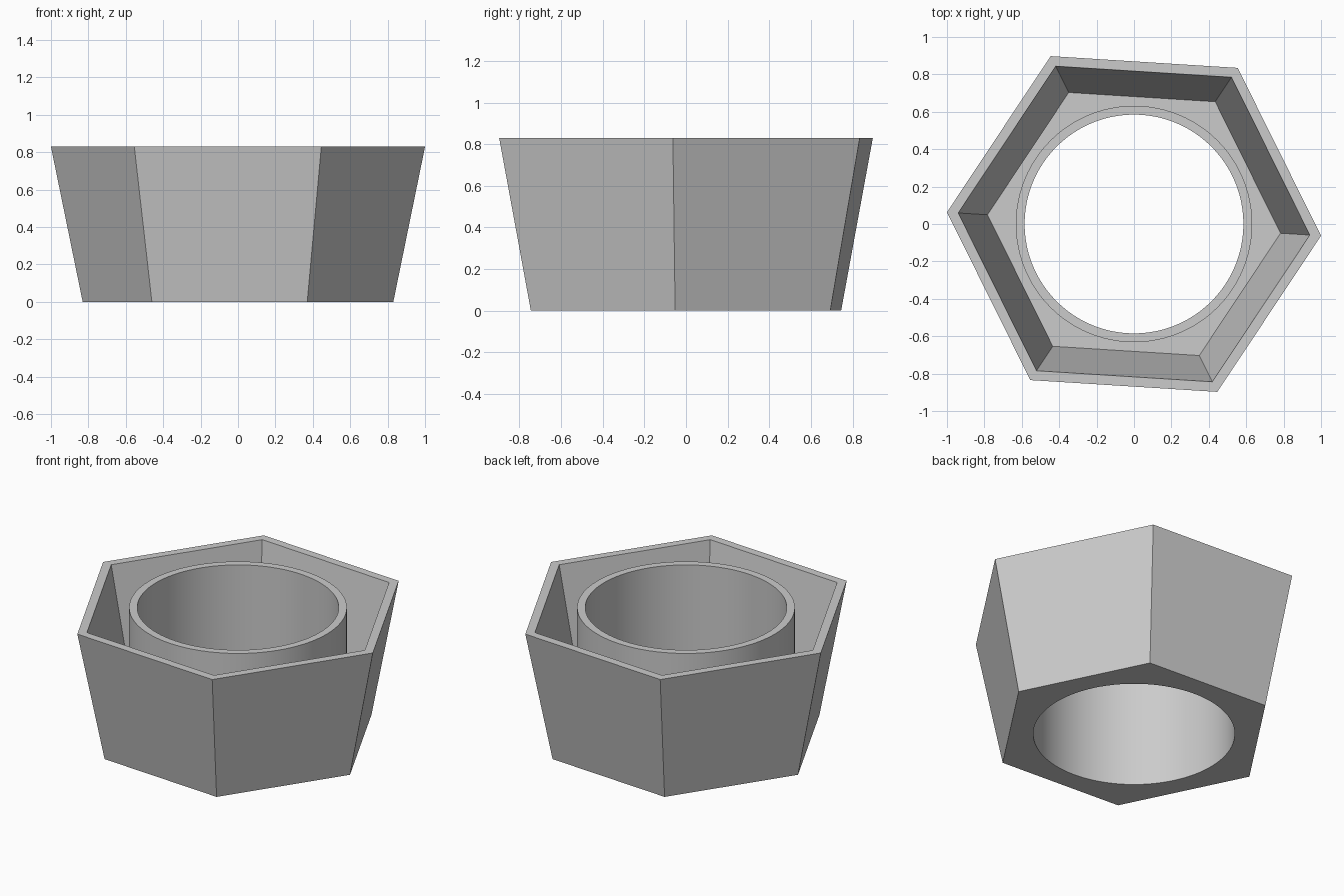
import bpy
import bmesh
from math import cos, sin, radians, tau

cube = bpy.data.objects.get("Cube")
if cube:
    bpy.data.objects.remove(cube, do_unlink=True)

SIDES = 6
ROUND = 96
TURN = radians(-3.6)
HEIGHT = 0.83
FLOOR = 0.065

# Single plain grey
grey = bpy.data.materials.new("plain_grey")
grey.use_nodes = True
colour = (0.6, 0.6, 0.6, 1)
grey.diffuse_color = colour
grey.node_tree.nodes["Principled BSDF"].inputs["Base Color"].default_value = colour


def ring(bm, count, radius, z):
    """Regular polygon of vertices around the z axis."""
    angles = [TURN + tau * i / count for i in range(count)]
    return [bm.verts.new((radius * cos(a), radius * sin(a), z)) for a in angles]


def bridge(bm, first, second):
    """Join two rings, sector by sector where the side counts differ."""
    sectors = min(len(first), len(second))

    def part(loop, i):
        step = len(loop) // sectors
        return [loop[(i * step + k) % len(loop)] for k in range(step + 1)]

    for i in range(sectors):
        bm.faces.new(part(first, i) + part(second, i)[::-1])


# Closed section: outer wall, rim, inner wall, floor, round tube, underside
section = [
    (SIDES, 0.832, 0),
    (SIDES, 1.002, HEIGHT),
    (SIDES, 0.942, HEIGHT),
    (SIDES, 0.785, FLOOR),
    (ROUND, 0.632, FLOOR),
    (ROUND, 0.632, HEIGHT),
    (ROUND, 0.585, HEIGHT),
    (ROUND, 0.585, 0),
]

bm = bmesh.new()
rings = [ring(bm, *entry) for entry in section]
for a, b in zip(rings, rings[1:] + rings[:1]):
    bridge(bm, a, b)
bmesh.ops.recalc_face_normals(bm, faces=bm.faces)

mesh = bpy.data.meshes.new("hexagonal_holder")
bm.to_mesh(mesh)
bm.free()
mesh.materials.append(grey)
holder = bpy.data.objects.new("hexagonal_holder", mesh)
bpy.context.collection.objects.link(holder)

# Smooth tube, crisp hexagon edges
bpy.ops.object.select_all(action="DESELECT")
holder.select_set(True)
bpy.context.view_layer.objects.active = holder
bpy.ops.object.shade_smooth_by_angle(angle=radians(30))
